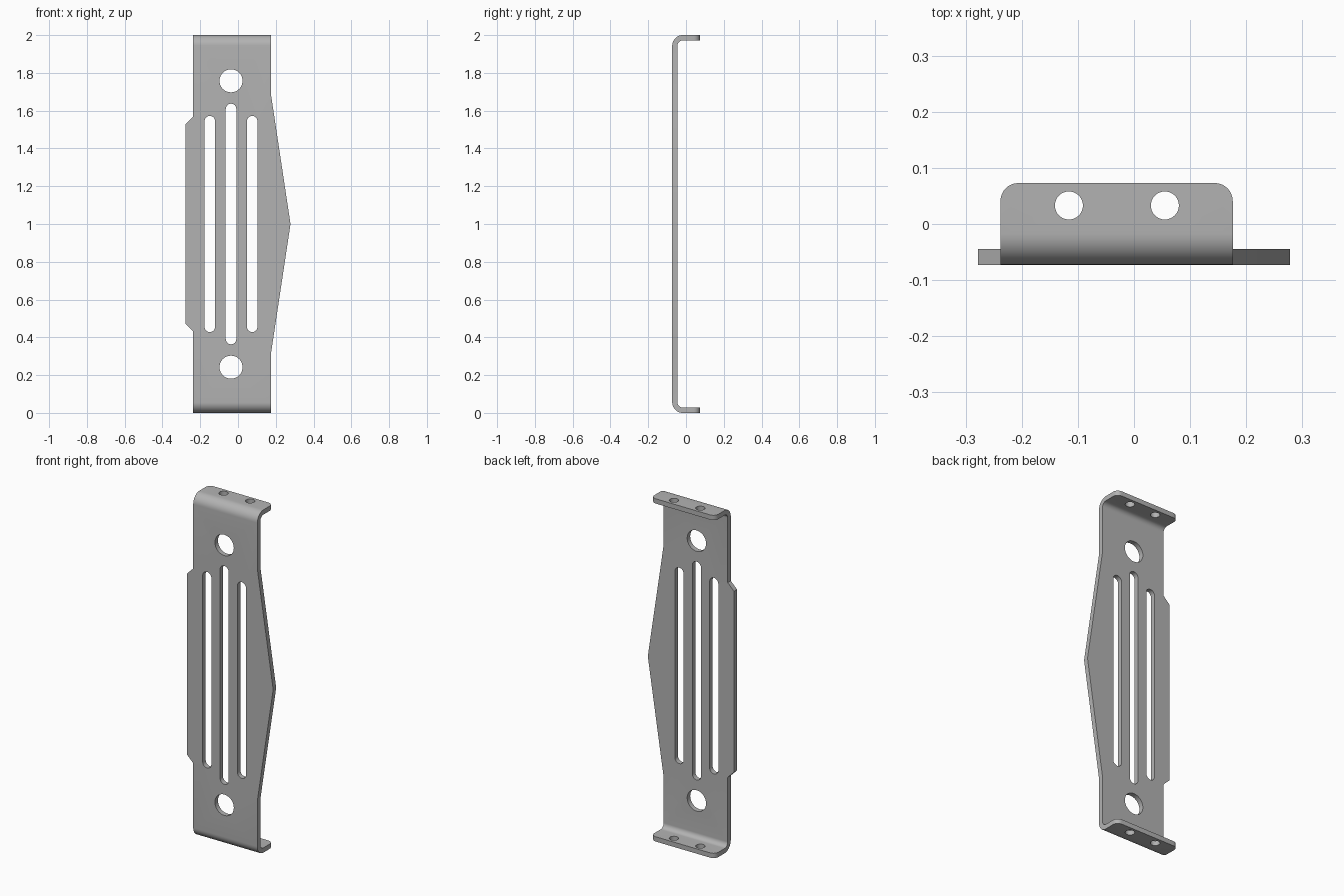
import bpy
import bmesh
from math import pi, sin, cos, radians
from mathutils import Vector

cube = bpy.data.objects.get("Cube")
if cube:
    bpy.data.objects.remove(cube)

HEIGHT, THICK, BEND = 2.0, 0.028, 0.056
FRONT, BACK = -0.073, 0.073
LEFT, RIGHT, SIDE = -0.238, 0.176, 0.278
MID_X = -0.037


def arc(cx, cy, r, start, end, steps):
    """Points along an arc, angles in degrees."""
    angles = [radians(start + (end - start) * i / steps) for i in range(steps + 1)]
    return [(cx + r * cos(a), cy + r * sin(a)) for a in angles]


def prism(bm, points, axis, low, high):
    """Extrude a 2D outline along the x, y or z axis."""
    def place(p):
        return {"x": (low, *p), "y": (p[0], low, p[1]), "z": (*p, low)}[axis]
    face = bm.faces.new([bm.verts.new(place(p)) for p in points])
    new = bmesh.ops.extrude_face_region(bm, geom=[face])["geom"]
    step = Vector([(high - low) * (axis == a) for a in "xyz"])
    bmesh.ops.translate(bm, vec=step, verts=[v for v in new if isinstance(v, bmesh.types.BMVert)])


def finish(bm, name):
    bmesh.ops.recalc_face_normals(bm, faces=bm.faces)
    mesh = bpy.data.meshes.new(name)
    bm.to_mesh(mesh)
    bm.free()
    obj = bpy.data.objects.new(name, mesh)
    bpy.context.collection.objects.link(obj)
    return obj


def slot(x, low, high, r):
    """Upright slot with round ends."""
    return arc(x, high - r, r, 0, 180, 12) + arc(x, low + r, r, 180, 360, 12)


# Bent channel section: outer skin down, inner skin back up
bm = bmesh.new()
cy, top, inner = FRONT + BEND, HEIGHT - BEND, BEND - THICK
section = [(BACK, HEIGHT)] + arc(cy, top, BEND, 90, 180, 10)
section += arc(cy, BEND, BEND, 180, 270, 10) + [(BACK, 0), (BACK, THICK)]
section += arc(cy, BEND, inner, 270, 180, 10) + arc(cy, top, inner, 180, 90, 10)
section.append((BACK, HEIGHT - THICK))
prism(bm, section, "x", -0.4, 0.4)
bracket = finish(bm, "bracket")

# Front silhouette: chamfered tab on one side, pointed wing on the other
bm = bmesh.new()
outline = [(LEFT, -0.1), (RIGHT, -0.1), (RIGHT, 0.324), (SIDE, 1), (RIGHT, 1.676),
           (RIGHT, 2.1), (LEFT, 2.1), (LEFT, 1.568), (-SIDE, 1.528),
           (-SIDE, 0.472), (LEFT, 0.432)]
prism(bm, outline, "y", -0.3, 0.3)
silhouette = finish(bm, "silhouette_cutter")

# Slots, round plate holes and flange screw holes
bm = bmesh.new()
for offset, reach in ((-0.112, 0.572), (0, 0.637), (0.112, 0.572)):
    prism(bm, slot(MID_X + offset, 1 - reach, 1 + reach, 0.028), "y", -0.2, 0)
for z in (0.242, 1.758):
    prism(bm, arc(MID_X, z, 0.061, 0, 360, 40)[:-1], "y", -0.2, 0)
for x in (-0.116, 0.055):
    prism(bm, arc(x, 0.033, 0.025, 0, 360, 32)[:-1], "z", -0.1, 2.1)
holes = finish(bm, "hole_cutter")

# Trim and pierce the sheet
for cutter, operation in ((silhouette, "INTERSECT"), (holes, "DIFFERENCE")):
    cutter.hide_render = True
    mod = bracket.modifiers.new(cutter.name, "BOOLEAN")
    mod.operation, mod.solver, mod.object = operation, "EXACT", cutter
bpy.context.view_layer.update()
depsgraph = bpy.context.evaluated_depsgraph_get()
mesh = bpy.data.meshes.new_from_object(bracket.evaluated_get(depsgraph))
bracket.modifiers.clear()
bracket.data = mesh
for cutter in (silhouette, holes):
    bpy.data.objects.remove(cutter)

# Round the free corners of both flanges
bm = bmesh.new()
bm.from_mesh(mesh)
corners = [e for e in bm.edges
           if all(abs(v.co.y - BACK) < 0.001 for v in e.verts)
           and abs(e.verts[0].co.x - e.verts[1].co.x) < 0.001]
bmesh.ops.bevel(bm, geom=corners, offset=0.032, segments=8, profile=0.5, affect="EDGES")
bm.to_mesh(mesh)
bm.free()

# Plain grey metal
grey = bpy.data.materials.new("grey_metal")
grey.use_nodes = True
colour = (0.45, 0.45, 0.45, 1)
grey.diffuse_color = colour
grey.node_tree.nodes["Principled BSDF"].inputs["Base Color"].default_value = colour
mesh.materials.clear()
mesh.materials.append(grey)

bpy.ops.object.select_all(action="DESELECT")
bracket.select_set(True)
bpy.context.view_layer.objects.active = bracket
bpy.ops.object.shade_smooth_by_angle(angle=radians(30))
